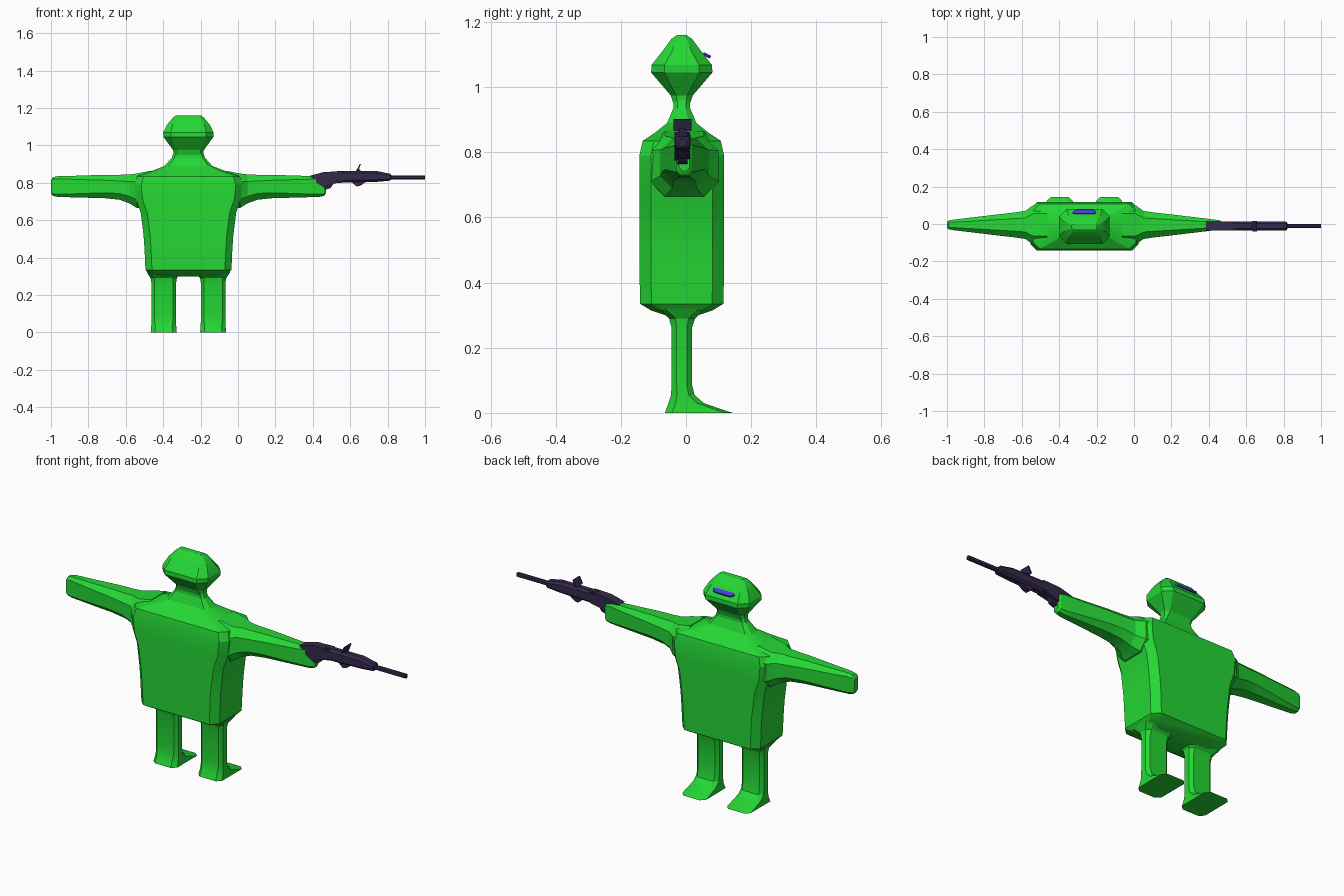
import bpy, bmesh, math

CX, CY = -0.265, -0.013   # figure's own centre line (the rifle reaches to +x)


def material(name, rgb):
    m = bpy.data.materials.new(name)
    m.diffuse_color = (*rgb, 1)
    return m


GREEN = material("bright green", (0.018, 0.68, 0.035))
GUN = material("dark purple", (0.035, 0.022, 0.07))
VISOR = material("blue violet", (0.075, 0.04, 0.65))


def finish(bm, name, mat, angle=20):
    bmesh.ops.recalc_face_normals(bm, faces=bm.faces)
    me = bpy.data.meshes.new(name)
    bm.to_mesh(me)
    bm.free()
    me.materials.append(mat)
    ob = bpy.data.objects.new(name, me)
    bpy.context.collection.objects.link(ob)
    bpy.ops.object.select_all(action='DESELECT')
    ob.select_set(True)
    bpy.context.view_layer.objects.active = ob
    bpy.ops.object.shade_smooth_by_angle(angle=math.radians(angle))
    return ob


def octagon(a, b, chamfer):
    c = min(chamfer, a * 0.5, b * 0.5)
    return [(a, -b + c), (a, b - c), (a - c, b), (-a + c, b),
            (-a, b - c), (-a, -b + c), (-a + c, -b), (a - c, -b)]


def loft(name, rings, mat, angle=20):
    """Skin a list of rings of 3D points and cap both ends."""
    bm = bmesh.new()
    rows = [[bm.verts.new(p) for p in ring] for ring in rings]
    n = len(rows[0])
    for r, s in zip(rows, rows[1:]):
        for i in range(n):
            bm.faces.new((r[i], r[(i + 1) % n], s[(i + 1) % n], s[i]))
    bm.faces.new(rows[0])
    bm.faces.new(rows[-1])
    return finish(bm, name, mat, angle)


def upright(name, sections, x0, mat, chamfer):
    """Sections are (z, half width, y min, y max)."""
    loft(name, [[(x0 + u, (y0 + y1) / 2 + v, z)
                 for u, v in octagon(hx, (y1 - y0) / 2, chamfer)]
                for z, hx, y0, y1 in sections], mat)


def prism(name, outline, y0, half, mat):
    """Extrude an x-z outline along y."""
    loft(name, [[(x, y0 + s * half, z) for x, z in outline] for s in (-1, 1)], mat)


# Torso with sloping shoulders up to the neck
torso = [(0.30, 0.17, 0.05), (0.315, 0.213, 0.095), (0.335, 0.23, 0.128),
         (0.45, 0.235, 0.13), (0.52, 0.24, 0.13), (0.64, 0.255, 0.13),
         (0.71, 0.28, 0.13), (0.79, 0.288, 0.13), (0.835, 0.275, 0.12),
         (0.862, 0.20, 0.08), (0.89, 0.128, 0.045), (0.935, 0.088, 0.026),
         (0.965, 0.079, 0.025)]
upright("torso", [(z, hx, CY - hy, CY + hy) for z, hx, hy in torso], CX, GREEN, 0.035)

# Head, a faceted lozenge
head = [(0.945, 0.079, 0.024), (0.975, 0.082, 0.034), (1.045, 0.133, 0.094),
        (1.068, 0.135, 0.093), (1.11, 0.115, 0.06), (1.148, 0.083, 0.032),
        (1.16, 0.068, 0.014)]
upright("head", [(z, hx, CY - hy, CY + hy) for z, hx, hy in head], CX, GREEN, 0.04)

# Visor plate lying on the sloping face
prof = [(0.063, 0.006), (0.05, 0.013), (-0.05, 0.013), (-0.063, 0.006),
        (-0.055, -0.009), (-0.04, -0.013), (0.04, -0.013), (0.055, -0.009)]
ca, sa = math.cos(math.radians(32)), math.sin(math.radians(32))
loft("visor", [[(CX + u, 0.064 - v * ca + d * sa, 1.098 + v * sa * 0.8 + d * ca)
                for u, v in prof] for d in (-0.005, 0.0045)], VISOR)

# Arms and legs, one on each side
arm = [(0.20, 0.66, 0.865, 0.105), (0.275, 0.665, 0.85, 0.105),
       (0.315, 0.69, 0.845, 0.075), (0.37, 0.71, 0.843, 0.067),
       (0.45, 0.718, 0.843, 0.058), (0.60, 0.722, 0.838, 0.040),
       (0.70, 0.725, 0.836, 0.028), (0.725, 0.73, 0.83, 0.024),
       (0.735, 0.745, 0.815, 0.016)]
leg = [(0.0, 0.070, -0.065, 0.144), (0.008, 0.069, -0.062, 0.118),
       (0.03, 0.067, -0.054, 0.055), (0.055, 0.066, -0.046, 0.026),
       (0.09, 0.065, -0.044, 0.018), (0.26, 0.065, -0.044, 0.018),
       (0.29, 0.07, -0.052, 0.028), (0.32, 0.09, -0.085, 0.06)]
for s, side in ((-1, "left"), (1, "right")):
    loft(side + "_arm", [[(CX + s * d, CY + 0.008 + u * 1.0, (z0 + z1) / 2 + v)
                          for u, v in octagon(hy, (z1 - z0) / 2, 0.045)]
                         for d, z0, z1, hy in arm], GREEN)
    upright(side + "_leg", leg, CX + s * 0.132, GREEN, 0.022)

# Rifle: stock, receiver, handguard, barrel, magazine, grip and sight
GY = -0.011
prism("rifle_stock", [(0.385, 0.838), (0.46, 0.858), (0.56, 0.862), (0.56, 0.805),
                      (0.50, 0.793), (0.46, 0.775), (0.42, 0.80)], GY, 0.024, GUN)


def tube(name, stations, chamfer):
    """Sections are (x, half depth, z min, z max)."""
    loft(name, [[(x, GY + u, (z0 + z1) / 2 + v)
                 for u, v in octagon(hy, (z1 - z0) / 2, chamfer)]
                for x, hy, z0, z1 in stations], GUN)


tube("rifle_receiver", [(0.53, 0.025, 0.80, 0.864), (0.74, 0.025, 0.805, 0.864),
                        (0.815, 0.023, 0.812, 0.848), (0.82, 0.016, 0.818, 0.842)], 0.012)
tube("rifle_barrel", [(0.81, 0.010, 0.818, 0.84), (1.0, 0.010, 0.818, 0.84)], 0.006)
prism("rifle_grip", [(0.46, 0.81), (0.52, 0.81), (0.495, 0.772), (0.465, 0.762)],
      GY, 0.015, GUN)
prism("rifle_magazine", [(0.60, 0.81), (0.69, 0.81), (0.655, 0.785), (0.635, 0.78)],
      GY, 0.014, GUN)
prism("rifle_sight_post", [(0.625, 0.855), (0.66, 0.855), (0.652, 0.872), (0.636, 0.872)],
      GY, 0.01, GUN)
prism("rifle_sight", [(0.634, 0.868), (0.644, 0.866), (0.657, 0.901), (0.651, 0.902)],
      GY, 0.028, GUN)
